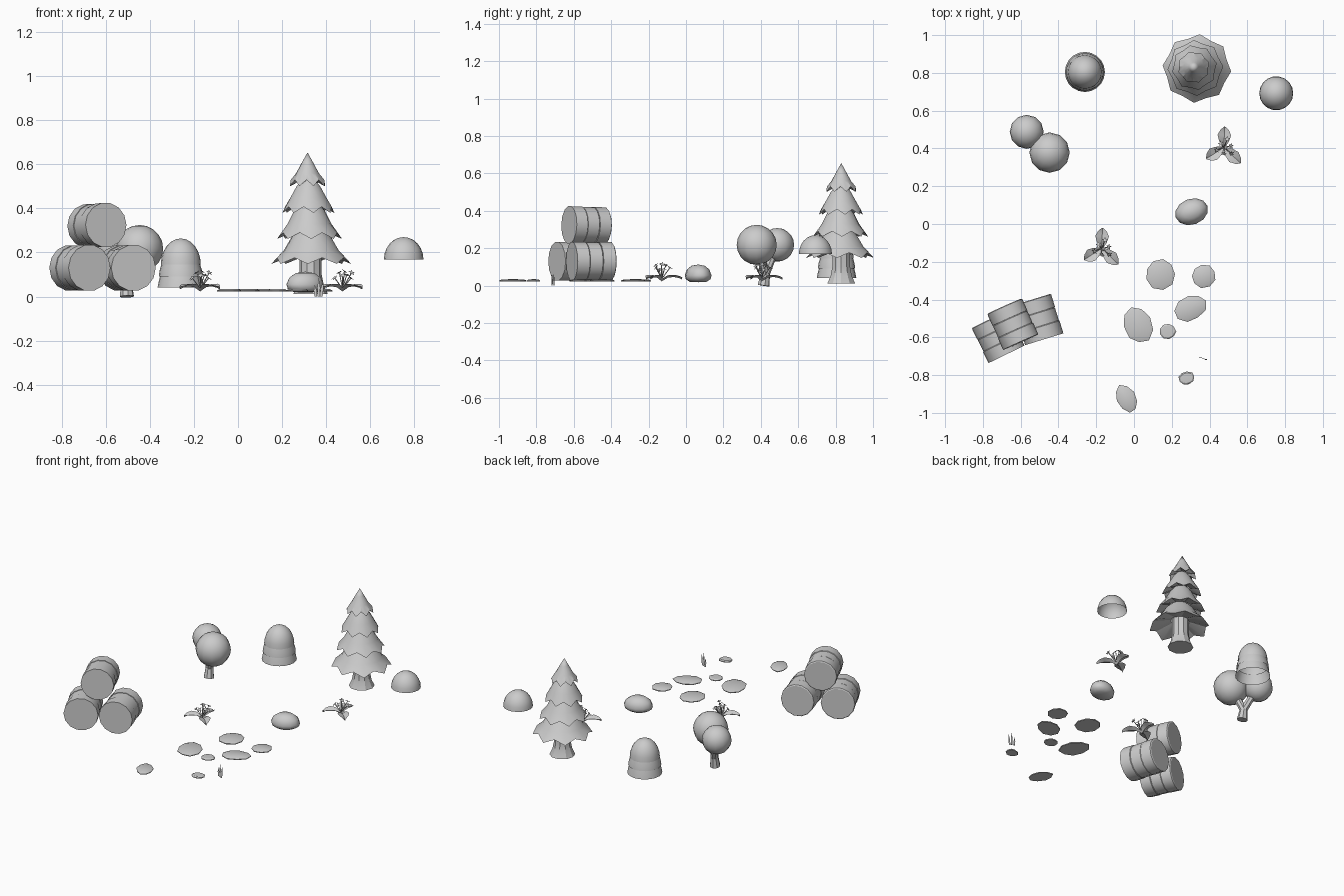
import bpy, bmesh, math, random
from math import sin, cos, pi, radians
from mathutils import Vector, Matrix

if "Cube" in bpy.data.objects:
    bpy.data.objects.remove(bpy.data.objects["Cube"])

random.seed(4)


def finish(bm, name, loc=(0, 0, 0), rot=None, smooth=30):
    bmesh.ops.remove_doubles(bm, verts=bm.verts, dist=0.0002)
    bmesh.ops.recalc_face_normals(bm, faces=bm.faces)
    me = bpy.data.meshes.new(name)
    bm.to_mesh(me)
    bm.free()
    ob = bpy.data.objects.new(name, me)
    bpy.context.collection.objects.link(ob)
    ob.matrix_world = Matrix.Translation(loc) @ (rot.to_4x4() if rot else Matrix())
    if smooth:
        bpy.ops.object.select_all(action='DESELECT')
        ob.select_set(True)
        bpy.context.view_layer.objects.active = ob
        bpy.ops.object.shade_smooth_by_angle(angle=radians(smooth))
    return ob


def loft(bm, rings):
    """Bridge equal-length closed rings of points; collapsed rings become poles."""
    vs = [[bm.verts.new(p) for p in r] for r in rings]
    n = len(vs[0])
    for a, b in zip(vs, vs[1:]):
        for i in range(n):
            bm.faces.new((a[i], a[(i + 1) % n], b[(i + 1) % n], b[i]))


def ring(r, z, n, turn=0.0):
    return [(r * cos(turn + 2 * pi * i / n), r * sin(turn + 2 * pi * i / n), z) for i in range(n)]


def lathe(name, profile, n, loc, rot=None, smooth=30):
    bm = bmesh.new()
    loft(bm, [ring(r, z, n) for r, z in profile])
    return finish(bm, name, loc, rot, smooth)


def dome(r, h, z, steps=6):
    return [(r * cos(pi / 2 * i / steps), z + h * sin(pi / 2 * i / steps)) for i in range(steps + 1)]


def tube(name, a, b, ra, rb, n=8):
    a, b = Vector(a), Vector(b)
    d = b - a
    rot = d.to_track_quat('Z', 'Y').to_matrix()
    return lathe(name, [(0, 0), (ra, 0), (rb, d.length), (0, d.length)], n, a, rot)


# Pine: trunk plus four drooping tiers with a zigzag hem
lathe("pine_trunk", [(0, .012), (.078, .012), (.06, .05), (.05, .10), (.05, .22), (0, .22)], 10, (.33, .83, 0))
tiers = [  # x, y, [neck, middle], hem radius and height, underside
    (.333, .823, [(.05, .31), (.09, .27), (.125, .21)], (.182, .148), (.05, .20)),
    (.325, .826, [(.04, .43), (.07, .39), (.10, .33)], (.148, .262), (.06, .30)),
    (.320, .828, [(.03, .53), (.055, .50), (.083, .45)], (.120, .38), (.05, .42)),
    (.316, .830, [(.0, .655), (.025, .61), (.052, .56)], (.085, .502), (.03, .53)),
]
for k, (x, y, upper, (hr, hz), under) in enumerate(tiers):
    turn = radians(85 + 8 * k)
    rings = [ring(r, z, 16, turn) for r, z in upper]
    hem = []
    for i in range(16):
        r, z = (hr, hz) if i % 2 == 0 else (hr * .90, hz + .028)
        t = turn + 2 * pi * i / 16
        hem.append((r * cos(t), r * sin(t), z))
    bm = bmesh.new()
    loft(bm, rings + [hem, ring(*under, 16, turn)])
    finish(bm, f"pine_tier_{k + 1}", (x, y, 0))

# Stacked logs, each in three bands
logs = [("left", (-.675, -.69, .13), (-.765, -.505, .13), .106),
        ("right", (-.475, -.61, .13), (-.54, -.40, .13), .106),
        ("top", (-.60, -.625, .325), (-.685, -.435, .32), .102)]
for name, a, b, r in logs:
    a, b = Vector(a), Vector(b)
    d = b - a
    rot = d.to_track_quat('Z', 'Y').to_matrix()
    for k in range(3):
        L = d.length / 3
        rr = r * (1, .975, .99)[k]
        lathe(f"log_{name}_band_{k + 1}",
              [(0, 0), (rr, 0), (rr, L - .004), (rr - .006, L), (0, L)], 14, a + d * k / 3, rot)

# Forked tree with two round crowns
fork = (-.507, .425, .065)
tube("forked_trunk", (-.505, .415, 0), fork, .033, .024)
for k, (c, r) in enumerate([((-.568, .488, .218), .09), ((-.447, .378, .218), .107)]):
    tube(f"branch_{k + 1}", fork, c, .024, .02)
    prof = [(r * sin(pi * i / 10), -r * cos(pi * i / 10)) for i in range(11)]
    lathe(f"crown_{k + 1}", prof, 12, c, smooth=60)

# Layered bush of nested hollow shells, and a single hollow cap
lathe("bush_bottom", [(.106, .04), (.100, .07), (.090, .105)], 20, (-.26, .805, 0))
lathe("bush_middle", [(.100, .092), (.096, .12), (.085, .155)], 20, (-.26, .805, 0))
lathe("bush_top", dome(.091, .119, .145), 20, (-.26, .805, 0))
lathe("hollow_cap", dome(.09, .102, .168), 18, (.753, .692, 0))

# Flowering plants: three curled leaves and a cluster of small blooms
for p, (px, py) in enumerate([(-.172, -.13), (.475, .405)]):
    bm = bmesh.new()
    for deg, length in [(87, .11), (213, .11), (317, .122)]:
        u = Vector((cos(radians(deg)), sin(radians(deg)), 0))
        s = Vector((-u.y, u.x, 0))
        rows = []
        for t, w, z in [(0, .006, .035), (.3, .026, .055), (.6, .036, .058), (.85, .022, .052), (1, .003, .044)]:
            mid = u * (length * t)
            rows.append([bm.verts.new(mid + s * w * q + Vector((0, 0, z - .012 * (1 - abs(q)))))
                         for q in (-1, 0, 1)])
        for a, b in zip(rows, rows[1:]):
            for i in range(2):
                bm.faces.new((a[i], a[i + 1], b[i + 1], b[i]))
    finish(bm, f"plant_{p + 1}_leaves", (px, py, 0))
    for k in range(7):
        t = 2 * pi * k / 6 + .3
        r = 0 if k == 6 else .03 + .014 * (k % 2)
        x, y, z = px + .008 + r * cos(t), py + r * sin(t), .112 if k == 6 else .082 + .012 * (k % 3)
        tube(f"plant_{p + 1}_stem_{k + 1}", (px, py, .035), (x, y, z), .0025, .0025, 4)
        tilt = Vector((cos(t) * .8, sin(t) * .8 - .3, 1)).to_track_quat('Z', 'Y').to_matrix()
        bm = bmesh.new()
        star = [((.018 if i % 2 == 0 else .008) * cos(pi * i / 5),
                 (.018 if i % 2 == 0 else .008) * sin(pi * i / 5), .004) for i in range(10)]
        loft(bm, [ring(0, 0, 10), star, ring(0, .005, 10)])
        finish(bm, f"plant_{p + 1}_bloom_{k + 1}", (x, y, z), tilt, smooth=0)

# Boulder
rock = lathe("boulder", [(0, .018), (.055, .02), (.082, .035), (.088, .055), (.075, .085), (.045, .106), (0, .113)],
             12, (.305, .065, 0), smooth=60)
rock.rotation_euler.z = radians(20)
rock.scale = (1.02, .78, 1)

# Flat stepping stones with irregular outlines
stones = [(.14, -.265, .080, .082, 0), (.368, -.275, .065, .062, 20), (.30, -.445, .088, .066, 25),
          (.02, -.535, .098, .076, 110), (.178, -.57, .044, .040, 0), (.278, -.815, .043, .036, 10),
          (-.04, -.925, .078, .052, 118)]
for k, (x, y, a, b, turn) in enumerate(stones):
    wob = [random.uniform(.93, 1.06) for _ in range(9)]

    def outline(f, z):
        return [(a * f * w * cos(2 * pi * i / 9), b * f * w * sin(2 * pi * i / 9), z) for i, w in enumerate(wob)]
    bm = bmesh.new()
    loft(bm, [outline(0, .022), outline(.98, .022), outline(1, .027), outline(.8, .033), outline(0, .035)])
    finish(bm, f"stepping_stone_{k + 1}", (x, y, 0), Matrix.Rotation(radians(turn), 3, 'Z'))

# Grass tuft
for k, (x, h, lean) in enumerate([(.354, .055, -.006), (.367, .085, .0), (.378, .07, .008)]):
    bm = bmesh.new()
    flat = Matrix.Diagonal((1, .35, 1))
    loft(bm, [[flat @ Vector(q) + Vector((lean * z / h, 0, 0)) for q in ring(r, z, 6)]
              for r, z in [(0, 0), (.006, 0), (.007, h * .5), (0, h)]])
    finish(bm, f"grass_blade_{k + 1}", (x, -.705 - .006 * k, 0))
